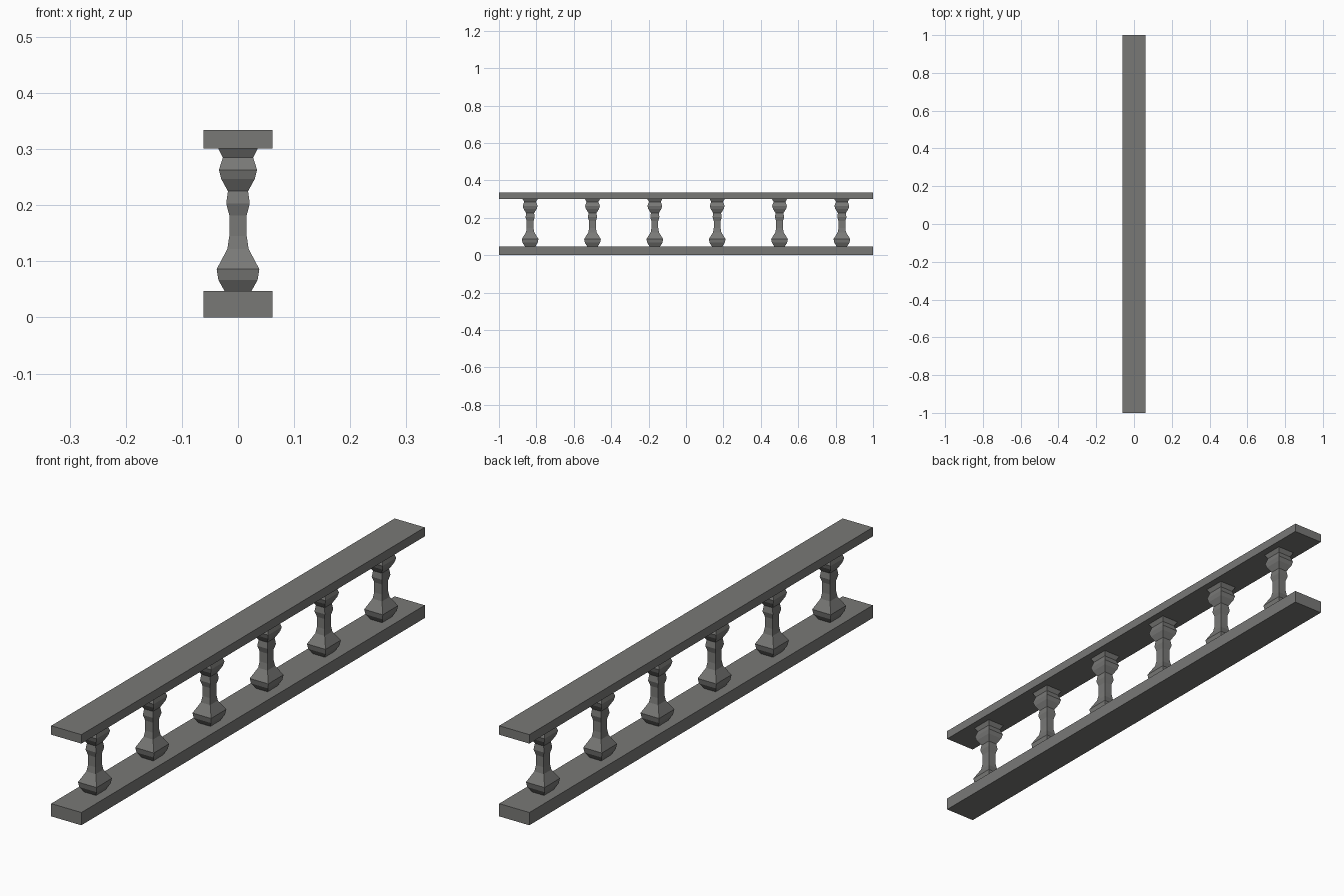
import bpy, bmesh

if "Cube" in bpy.data.objects:
    bpy.data.objects.remove(bpy.data.objects["Cube"])

stone = bpy.data.materials.new("grey stone")
stone.diffuse_color = (0.19, 0.19, 0.183, 1)
stone.use_nodes = True
stone.node_tree.nodes["Principled BSDF"].inputs["Base Color"].default_value = stone.diffuse_color

HALF_W = 0.0615      # rail half width
STRETCH = 1.17       # balusters are slightly wider along the rail

# baluster profile: (half width, height)
PROFILE = [(0.024, 0.047), (0.035, 0.067), (0.038, 0.086), (0.019, 0.122),
           (0.0155, 0.145), (0.0155, 0.182), (0.021, 0.203), (0.018, 0.225),
           (0.030, 0.247), (0.034, 0.263), (0.027, 0.285), (0.035, 0.301)]


def add_object(name, bm):
    bmesh.ops.recalc_face_normals(bm, faces=bm.faces)
    mesh = bpy.data.meshes.new(name)
    bm.to_mesh(mesh)
    bm.free()
    mesh.materials.append(stone)
    obj = bpy.data.objects.new(name, mesh)
    bpy.context.collection.objects.link(obj)
    return obj


def loft(name, rings):
    """Stack rectangular rings (half x, half y, z) into a closed solid."""
    bm = bmesh.new()
    loops = [[bm.verts.new((sx * hx, sy * hy, z))
              for sx, sy in ((-1, -1), (1, -1), (1, 1), (-1, 1))]
             for hx, hy, z in rings]
    for a, b in zip(loops, loops[1:]):
        for i in range(4):
            j = (i + 1) % 4
            bm.faces.new((a[i], a[j], b[j], b[i]))
    bm.faces.new(loops[0][::-1])
    bm.faces.new(loops[-1])
    return add_object(name, bm)


# rails
loft("bottom_rail", [(HALF_W, 1, 0), (HALF_W, 1, 0.047)])
loft("top_rail", [(HALF_W, 1, 0.301), (HALF_W, 1, 0.334)])

# six evenly spaced square balusters sharing one mesh
first = loft("baluster_1", [(w, w * STRETCH, z) for w, z in PROFILE])
for i in range(6):
    obj = first if i == 0 else bpy.data.objects.new(f"baluster_{i + 1}", first.data)
    if i:
        bpy.context.collection.objects.link(obj)
    obj.location.y = -5 / 6 + i / 3
